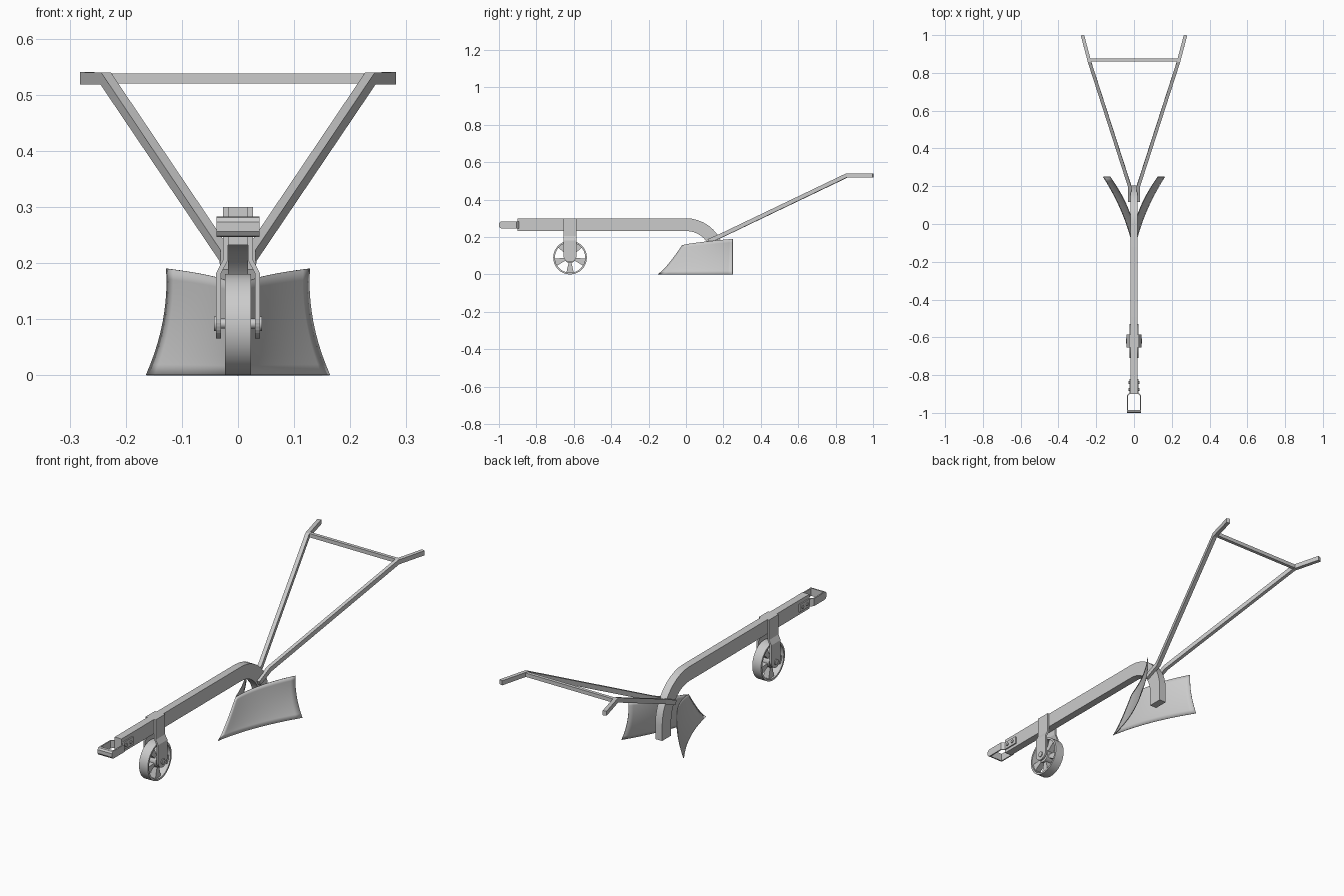
import bpy, bmesh
from math import sin, cos, pi, radians
from mathutils import Vector, Matrix

if "Cube" in bpy.data.objects:
    bpy.data.objects.remove(bpy.data.objects["Cube"])


def finish(name, bm, smooth=False):
    bmesh.ops.remove_doubles(bm, verts=bm.verts, dist=1e-6)
    bmesh.ops.recalc_face_normals(bm, faces=bm.faces)
    me = bpy.data.meshes.new(name)
    bm.to_mesh(me)
    bm.free()
    ob = bpy.data.objects.new(name, me)
    bpy.context.collection.objects.link(ob)
    if smooth:
        bpy.ops.object.select_all(action='DESELECT')
        ob.select_set(True)
        bpy.context.view_layer.objects.active = ob
        bpy.ops.object.shade_smooth_by_angle(angle=radians(35))
    return ob


def mirror(ob):
    ob.modifiers.new("mirror", 'MIRROR').use_axis[0] = True
    return ob


def extrude_x(bm, profile, x0, x1):
    """Solid from a (y, z) outline between two x planes."""
    f = bm.faces.new([bm.verts.new((x0, y, z)) for y, z in profile])
    r = bmesh.ops.extrude_face_region(bm, geom=[f])
    for g in r['geom']:
        if isinstance(g, bmesh.types.BMVert):
            g.co.x = x1


def sweep(bm, pts, w, h):
    """Rectangular bar along a path with mitred corners (w sideways, h upward)."""
    pts = [Vector(p) for p in pts]
    rings = []
    for i, p in enumerate(pts):
        a = (p - pts[max(i - 1, 0)]).normalized()
        b = (pts[min(i + 1, len(pts) - 1)] - p).normalized()
        t = (a + b).normalized()
        side = t.cross(Vector((0, 0, 1))).normalized()
        up = side.cross(t)
        seg = a if a.length else b
        k = 1 / max(t.dot(seg), 0.5)
        rings.append([bm.verts.new(p + side * sx * w / 2 * (k if h > 2 * w else 1) + up * sz * h / 2)
                      for sx, sz in ((-1, -1), (1, -1), (1, 1), (-1, 1))])
    for r, q in zip(rings, rings[1:]):
        for i in range(4):
            j = (i + 1) % 4
            bm.faces.new((r[i], r[j], q[j], q[i]))
    bm.faces.new(rings[0])
    bm.faces.new(rings[-1][::-1])


def cylinder(bm, x0, x1, r, y, z, n=24):
    mat = Matrix.Translation(((x0 + x1) / 2, y, z)) @ Matrix.Rotation(pi / 2, 4, 'Y')
    bmesh.ops.create_cone(bm, cap_ends=True, segments=n, radius1=r, radius2=r,
                          depth=abs(x1 - x0), matrix=mat)


# Main beam, curving down into the shank
N = 10
arc = [pi / 2 * (1 - i / N) for i in range(N + 1)]
outer = [(0.205 * cos(a), 0.095 + 0.205 * sin(a)) for a in arc]
inner = [(0.137 * cos(a), 0.095 + 0.137 * sin(a)) for a in reversed(arc)]
bm = bmesh.new()
extrude_x(bm, [(-0.90, 0.30)] + outer + [(0.205, 0.025), (0.137, 0.025)] + inner + [(-0.90, 0.232)],
          -0.018, 0.018)
finish("beam", bm, True)

# Mouldboard: one curved wing, mirrored
bm = bmesh.new()
NS, NT = 16, 10
grid = []
for i in range(NS + 1):
    s = i / NS
    row = []
    for j in range(NT + 1):
        t = j / NT
        y0 = -0.15 + 0.13 * t ** 0.8
        x_end = 0.163 - 0.084 * t + 0.048 * t * t
        row.append(bm.verts.new((x_end * (0.45 * s + 0.55 * s * s), y0 + (0.25 - y0) * s,
                                 t * (0.155 + 0.035 * s ** 0.7))))
    grid.append(row)
for i in range(NS):
    for j in range(NT):
        bm.faces.new((grid[i][j], grid[i + 1][j], grid[i + 1][j + 1], grid[i][j + 1]))
wing = mirror(finish("mouldboard", bm, True))
sol = wing.modifiers.new("thickness", 'SOLIDIFY')
sol.thickness = 0.003
sol.offset = 0

# Handles with bent grips
bm = bmesh.new()
sweep(bm, [(0.023, 0.12, 0.178), (0.023, 0.20, 0.213), (0.236, 0.86, 0.529), (0.273, 1.0, 0.529)],
      0.018, 0.022)
mirror(finish("handle", bm))

# Cross bar between the handles
bm = bmesh.new()
sweep(bm, [(-0.236, 0.868, 0.529), (0.236, 0.868, 0.529)], 0.016, 0.018)
finish("handle_crossbar", bm)

# Wheel: rim, hub and five wedge spokes
WY, WZ, WR = -0.62, 0.09, 0.09
bm = bmesh.new()
n = 40
sec = [(-0.023, WR), (0.023, WR), (0.023, WR - 0.009), (-0.023, WR - 0.009)]
rings = [[bm.verts.new((x, WY + r * cos(2 * pi * i / n), WZ + r * sin(2 * pi * i / n)))
          for x, r in sec] for i in range(n)]
for i in range(n):
    a, b = rings[i], rings[(i + 1) % n]
    for k in range(4):
        m = (k + 1) % 4
        bm.faces.new((a[k], a[m], b[m], b[k]))
finish("wheel_rim", bm, True)

bm = bmesh.new()
cylinder(bm, -0.023, 0.023, 0.03, WY, WZ)
finish("wheel_hub", bm, True)

bm = bmesh.new()
for k in range(5):
    c = -pi / 2 + k * 2 * pi / 5
    prof = [(WY + r * cos(c + d), WZ + r * sin(c + d))
            for r, d in ((0.025, -0.28), (0.083, -0.24), (0.084, 0), (0.083, 0.24), (0.025, 0.28))]
    extrude_x(bm, prof, -0.014, 0.014)
finish("wheel_spokes", bm)

# Axle with end nuts
bm = bmesh.new()
cylinder(bm, -0.038, 0.038, 0.009, WY, WZ + 0.002)
for s in (-1, 1):
    cylinder(bm, s * 0.036, s * 0.043, 0.013, WY, WZ + 0.002)
finish("wheel_axle", bm, True)

# Fork arm: cranked strip with rounded foot, mirrored
bm = bmesh.new()
levels = [(0.30, 0.018, 0.035), (0.205, 0.018, 0.035), (0.182, 0.030, 0.035)]
levels += [(0.1 - 0.035 * sin(a), 0.030, max(0.035 * cos(a), 0.003))
           for a in [pi / 2 * i / 8 for i in range(9)]]
rings = [[bm.verts.new(v) for v in ((x, WY - w, z), (x + 0.009, WY - w, z),
                                    (x + 0.009, WY + w, z), (x, WY + w, z))]
         for z, x, w in levels]
for r, q in zip(rings, rings[1:]):
    for i in range(4):
        j = (i + 1) % 4
        bm.faces.new((r[i], r[j], q[j], q[i]))
bm.faces.new(rings[0])
bm.faces.new(rings[-1])
mirror(finish("wheel_fork", bm))

# Front hitch: strap loop bolted to the beam sides
bm = bmesh.new()
sweep(bm, [(0.021, -0.82, 0.264), (0.021, -0.895, 0.264), (0.035, -0.908, 0.264), (0.035, -0.99, 0.264)],
      0.006, 0.036)
mirror(finish("hitch_strap", bm))

bm = bmesh.new()
extrude_x(bm, [(-0.985, 0.246), (-0.994, 0.248), (-1.0, 0.256), (-1.0, 0.273), (-0.994, 0.281), (-0.985, 0.283)],
          -0.038, 0.038)
finish("hitch_bar", bm)

bm = bmesh.new()
for y in (-0.84, -0.875):
    cylinder(bm, 0.022, 0.028, 0.008, y, 0.264, 6)
mirror(finish("hitch_bolt", bm))
